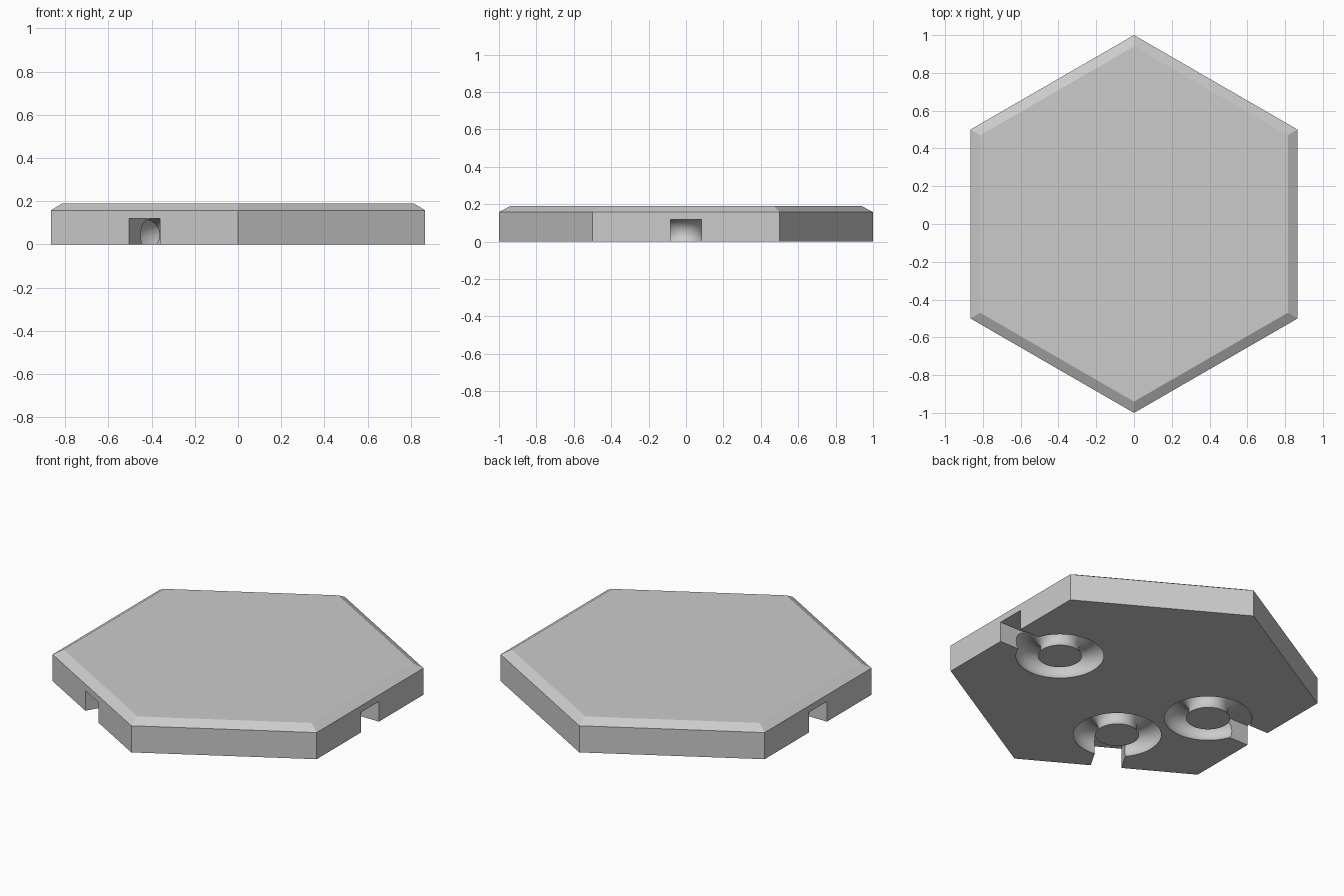
import bpy
import bmesh
from math import cos, sin, radians

cube = bpy.data.objects.get("Cube")
if cube:
    bpy.data.objects.remove(cube, do_unlink=True)

WALL_TOP, HEIGHT = 0.158, 0.19
APOTHEM = cos(radians(30))
SOCKET_DIST = 0.52                  # centre of each ring socket
RING, TUBE, TUBE_Z = 0.177, 0.0737, 0.0443
SLOT_WIDTH, SLOT_TOP = 0.167, 0.119

grey = bpy.data.materials.new("plain grey")
grey.use_nodes = True
colour = (0.6, 0.6, 0.6, 1)
grey.diffuse_color = colour
grey.node_tree.nodes["Principled BSDF"].inputs["Base Color"].default_value = colour

# Hexagonal tile with a chamfered top rim
bm = bmesh.new()
rings = [[bm.verts.new((r * cos(radians(a)), r * sin(radians(a)), z))
          for a in range(30, 390, 60)]
         for r, z in ((1, 0), (1, WALL_TOP), (0.94, HEIGHT))]
bm.faces.new(rings[0][::-1])
bm.faces.new(rings[-1])
for low, high in zip(rings, rings[1:]):
    for i in range(6):
        j = (i + 1) % 6
        bm.faces.new((low[i], low[j], high[j], high[i]))
mesh = bpy.data.meshes.new("hex_tile")
bm.to_mesh(mesh)
bm.free()
mesh.materials.append(grey)
tile = bpy.data.objects.new("hex_tile", mesh)
bpy.context.collection.objects.link(tile)


def cut(cutter):
    """Subtract a cutter from the tile, then discard it."""
    cutter.hide_render = True
    cutter.data.materials.append(grey)
    mod = tile.modifiers.new("cut", "BOOLEAN")
    mod.operation, mod.solver, mod.object = "DIFFERENCE", "EXACT", cutter
    bpy.ops.object.select_all(action="DESELECT")
    bpy.context.view_layer.objects.active = tile
    tile.select_set(True)
    bpy.ops.object.modifier_apply(modifier=mod.name)
    bpy.data.objects.remove(cutter, do_unlink=True)


# Undercut ring sockets, each opening through a slot in its side wall
for angle in (0, 180, 240):
    a = radians(angle)
    bpy.ops.mesh.primitive_torus_add(
        major_radius=RING, minor_radius=TUBE, major_segments=64, minor_segments=32,
        location=(SOCKET_DIST * cos(a), SOCKET_DIST * sin(a), TUBE_Z))
    cut(bpy.context.object)

    inner, outer = SOCKET_DIST + RING, APOTHEM + 0.1
    mid = (inner + outer) / 2
    bpy.ops.mesh.primitive_cube_add(
        size=1, location=(mid * cos(a), mid * sin(a), SLOT_TOP / 2 - 0.05),
        rotation=(0, 0, a))
    slot = bpy.context.object
    slot.scale = (outer - inner, SLOT_WIDTH, SLOT_TOP + 0.1)
    cut(slot)

# Smooth grooves, crisp tile edges
bpy.context.view_layer.objects.active = tile
tile.select_set(True)
bpy.ops.object.shade_smooth_by_angle(angle=radians(25))
